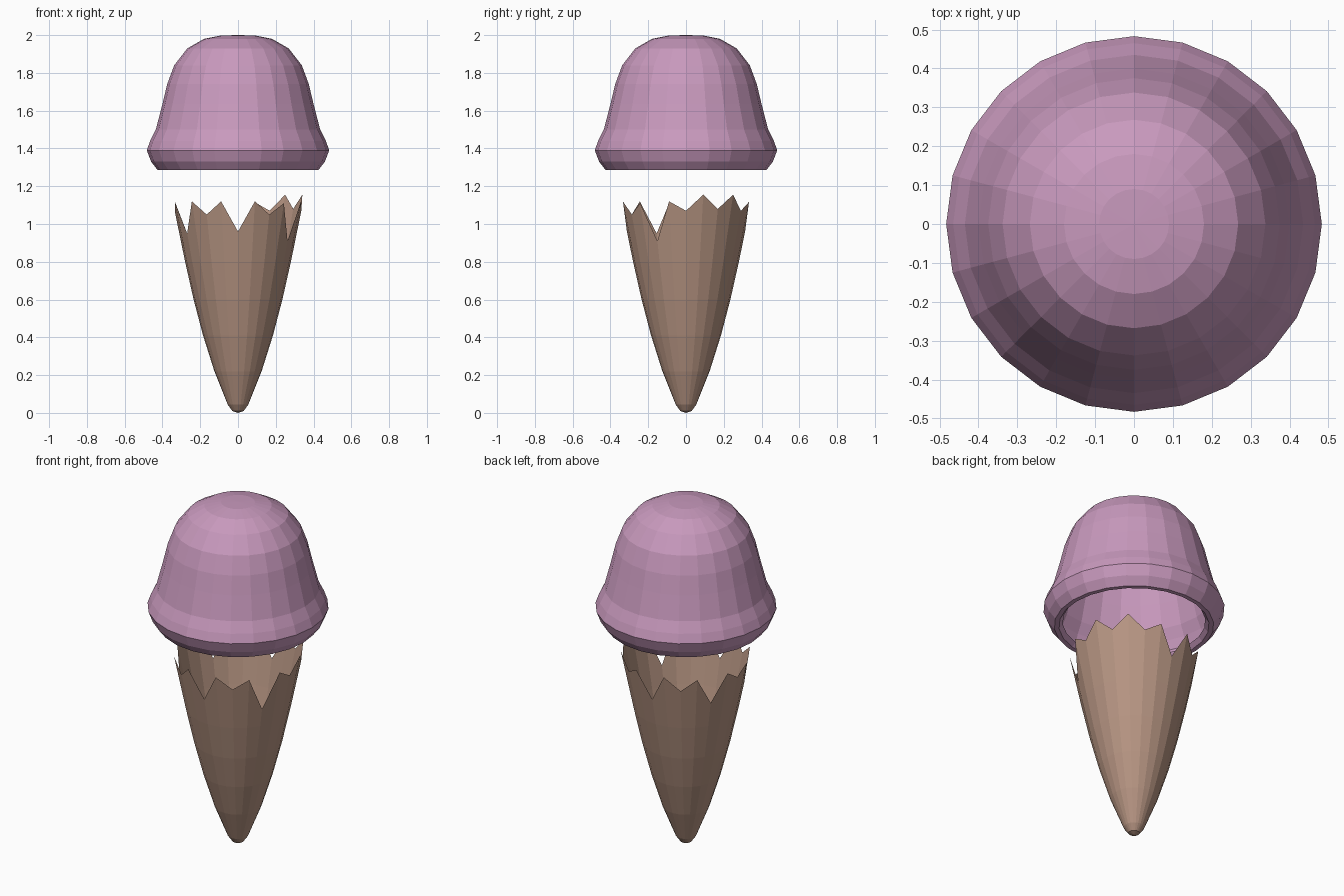
import bpy, bmesh, math

if "Cube" in bpy.data.objects:
    bpy.data.objects.remove(bpy.data.objects["Cube"])

SIDES = 24


def material(name, rgb):
    m = bpy.data.materials.new(name)
    m.diffuse_color = (*rgb, 1.0)
    m.use_nodes = True
    m.node_tree.nodes["Principled BSDF"].inputs["Base Color"].default_value = m.diffuse_color
    return m


def lathe(name, profile, mat, rim=None):
    """Spin (radius, z) points; radius 0 makes a pole. rim(i) -> (r, z) adds an uneven last ring."""
    bm = bmesh.new()
    rings = [[p] * SIDES for p in profile]
    if rim:
        rings.append([rim(i) for i in range(SIDES)])
    rows = []
    for ring in rings:
        if ring[0][0] == 0:
            rows.append([bm.verts.new((0, 0, ring[0][1]))] * SIDES)
            continue
        row = []
        for i, (r, z) in enumerate(ring):
            a = math.tau * i / SIDES          # 0 = front (-y), growing towards +x
            row.append(bm.verts.new((r * math.sin(a), -r * math.cos(a), z)))
        rows.append(row)
    for lo, hi in zip(rows, rows[1:]):
        for i in range(SIDES):
            j = (i + 1) % SIDES
            quad = [lo[i], lo[j], hi[j], hi[i]]
            bm.faces.new(list(dict.fromkeys(quad)))
    me = bpy.data.meshes.new(name)
    bm.to_mesh(me)
    bm.free()
    me.materials.append(mat)
    ob = bpy.data.objects.new(name, me)
    bpy.context.collection.objects.link(ob)
    return ob


pink = material("berry pink", (0.58, 0.32, 0.51))
tan = material("wafer tan", (0.47, 0.30, 0.225))

# Ice cream scoop: hollow dome with a flared, turned-in lip
lathe("scoop", [
    (0.38, 1.31), (0.40, 1.285), (0.425, 1.285), (0.46, 1.33), (0.483, 1.39),
    (0.465, 1.44), (0.435, 1.50), (0.40, 1.635), (0.375, 1.74), (0.338, 1.84),
    (0.268, 1.93), (0.18, 1.98), (0.09, 1.998), (0, 2.0)], pink)

# Wafer cone: thin open shell with a broken zigzag rim
cone_profile = [(0, 0), (0.03, 0.01), (0.055, 0.045), (0.085, 0.12), (0.125, 0.22),
                (0.185, 0.41), (0.235, 0.60), (0.28, 0.80)]
rim_z = [0.96, 1.12, 1.05, 1.11, 0.91, 1.12, 1.07, 1.155, 1.08, 1.155, 1.07, 1.115,
         0.96, 1.12, 1.04, 1.11, 0.95, 1.115, 1.06, 1.11, 0.95, 1.12, 1.05, 1.12]


def rim(i):
    z = rim_z[i]
    return 0.28 + (z - 0.80) * 0.205, z


lathe("cone", cone_profile, tan, rim)
